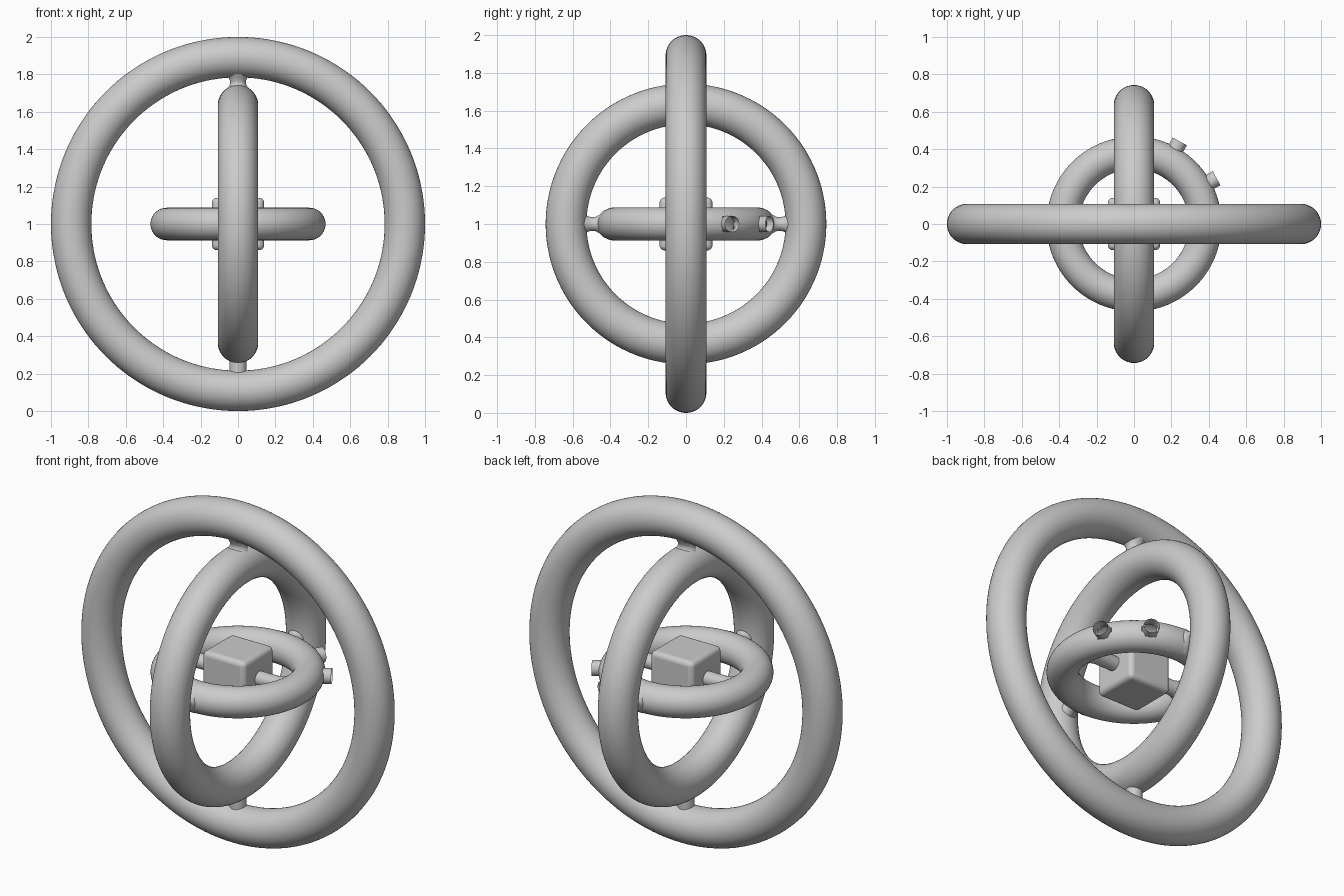
import bpy, bmesh, math
from mathutils import Vector

if "Cube" in bpy.data.objects:
    bpy.data.objects.remove(bpy.data.objects["Cube"])

grey = bpy.data.materials.new("light grey")
grey.diffuse_color = (0.6, 0.6, 0.6, 1)
grey.use_nodes = True
grey.node_tree.nodes["Principled BSDF"].inputs["Base Color"].default_value = grey.diffuse_color
C = Vector((0, 0, 1))


def finish(ob, name, angle=40):
    ob.name = name
    ob.data.materials.append(grey)
    bpy.ops.object.select_all(action='DESELECT')
    ob.select_set(True)
    bpy.context.view_layer.objects.active = ob
    bpy.ops.object.shade_smooth_by_angle(angle=math.radians(angle))
    return ob


def ring(name, major, minor, rot=(0, 0, 0)):
    bpy.ops.mesh.primitive_torus_add(major_radius=major, minor_radius=minor,
                                     major_segments=144, minor_segments=40,
                                     location=C, rotation=rot)
    return finish(bpy.context.object, name)


def spindle(name, direction, profile, seg=32):
    """Lathe of (distance from centre, radius) pairs around a direction."""
    bm = bmesh.new()
    q = Vector(direction).to_track_quat('Z', 'Y')
    rows = []
    for d, r in profile:
        rows.append([bm.verts.new(C + q @ Vector((r * math.cos(a), r * math.sin(a), d)))
                     for a in (2 * math.pi * i / seg for i in range(seg))])
    for lo, hi in zip(rows, rows[1:]):
        for i in range(seg):
            j = (i + 1) % seg
            bm.faces.new((lo[i], lo[j], hi[j], hi[i]))
    me = bpy.data.meshes.new(name)
    bm.to_mesh(me)
    bm.free()
    ob = bpy.data.objects.new(name, me)
    bpy.context.collection.objects.link(ob)
    return finish(ob, name)


# three nested rings
ring("outer_ring", 0.892, 0.108, (math.pi / 2, 0, 0))
ring("middle_ring", 0.635, 0.108, (0, math.pi / 2, 0))
inner = ring("inner_ring", 0.381, 0.087)

# open sockets on the inner ring: hole in the ring plus a short collar
sockets = [Vector((math.cos(math.radians(a)), math.sin(math.radians(a)), 0)) for a in (29, 61)]
bm = bmesh.new()
bm.from_mesh(inner.data)
hole = []
for f in bm.faces:
    p = f.calc_center_median()
    for s in sockets:
        d = p.dot(s)
        if d > 0.4 and (p - s * d).length < 0.042:
            hole.append(f)
bmesh.ops.delete(bm, geom=hole, context='FACES')
bm.to_mesh(inner.data)
bm.free()
for i, s in enumerate(sockets):
    spindle("socket_collar_%d" % i, s, [(0.442, 0.043), (0.505, 0.043)])

# central rounded cube
bpy.ops.mesh.primitive_cube_add(size=0.28, location=C)
core = bpy.context.object
bev = core.modifiers.new("round", 'BEVEL')
bev.width = 0.028
bev.segments = 5
finish(core, "core_cube")

# pivots between cube and rings, with soft flares at the ends
for s, side in ((1, "a"), (-1, "b")):
    spindle("core_axle_" + side, (s, 0, 0),
            [(0.13, 0.042), (0.26, 0.042), (0.285, 0.047), (0.32, 0.06)])
    spindle("inner_pivot_" + side, (0, s, 0),
            [(0.43, 0.075), (0.46, 0.048), (0.475, 0.039), (0.495, 0.036),
             (0.515, 0.039), (0.535, 0.048), (0.56, 0.06)])
spindle("top_pivot", (0, 0, 1),
        [(0.69, 0.09), (0.715, 0.068), (0.735, 0.05), (0.75, 0.042),
         (0.765, 0.042), (0.782, 0.05), (0.81, 0.065)])
spindle("bottom_pivot", (0, 0, -1), [(0.70, 0.046), (0.82, 0.046)])
